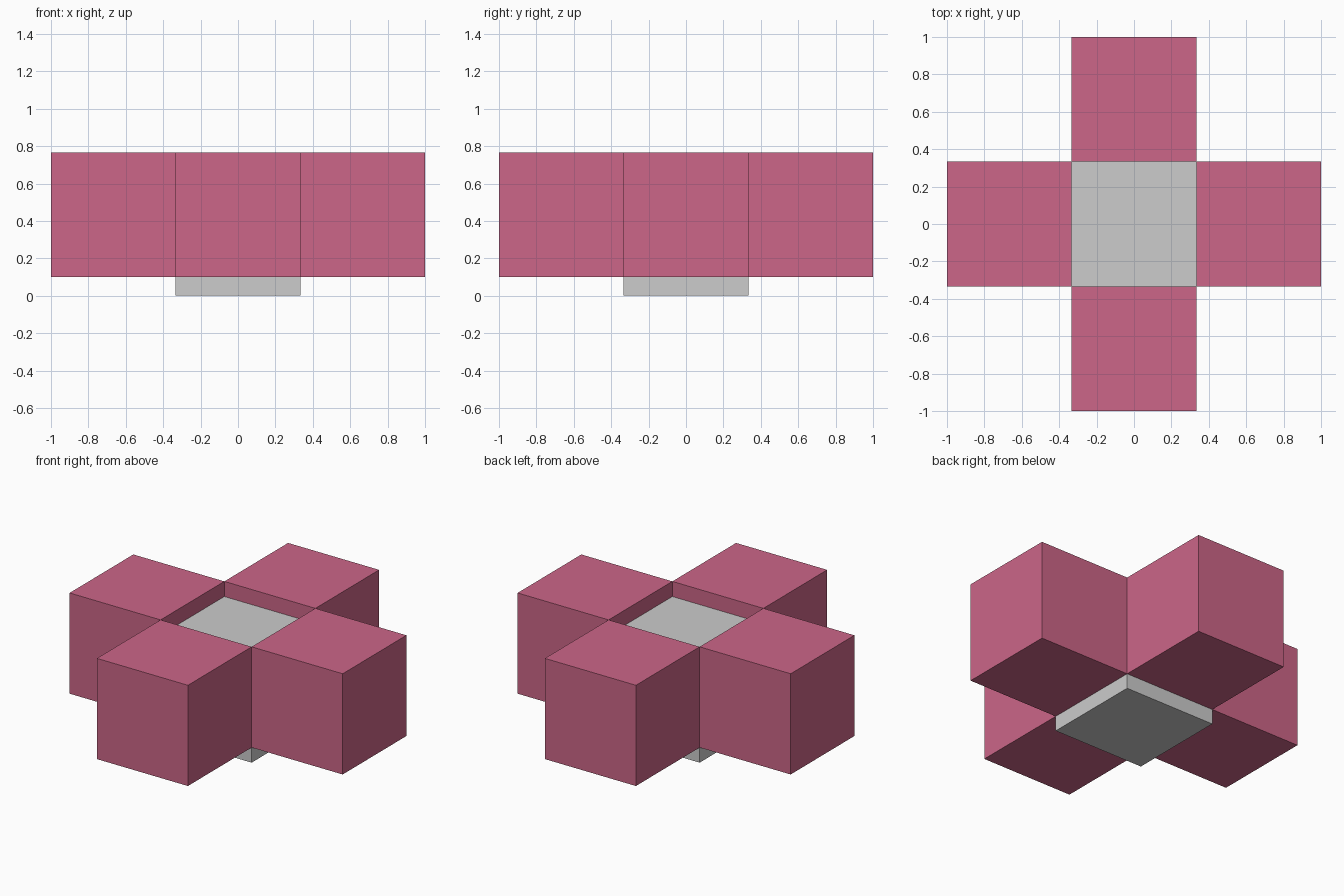
import bpy

if "Cube" in bpy.data.objects:
    bpy.data.objects.remove(bpy.data.objects["Cube"])

SIDE = 2 / 3      # edge of every cube
LIFT = 0.1        # arms sit this much higher than the core


def material(name, rgb):
    mat = bpy.data.materials.new(name)
    mat.diffuse_color = (*rgb, 1)
    mat.use_nodes = True
    mat.node_tree.nodes["Principled BSDF"].inputs["Base Color"].default_value = mat.diffuse_color
    return mat


def cube(name, x, y, bottom, mat):
    bpy.ops.mesh.primitive_cube_add(size=SIDE, location=(x, y, bottom + SIDE / 2))
    obj = bpy.context.object
    obj.name = name
    obj.data.materials.append(mat)


pink = material("pink", (0.604, 0.133, 0.246))
grey = material("light grey", (0.604, 0.604, 0.604))

# Core cube, lowered to leave a recess on top and a foot below
cube("core", 0, 0, 0, grey)

# Four arms around the core
for name, dx, dy in (("right", 1, 0), ("left", -1, 0), ("back", 0, 1), ("front", 0, -1)):
    cube(name + "_arm", dx * SIDE, dy * SIDE, LIFT, pink)
